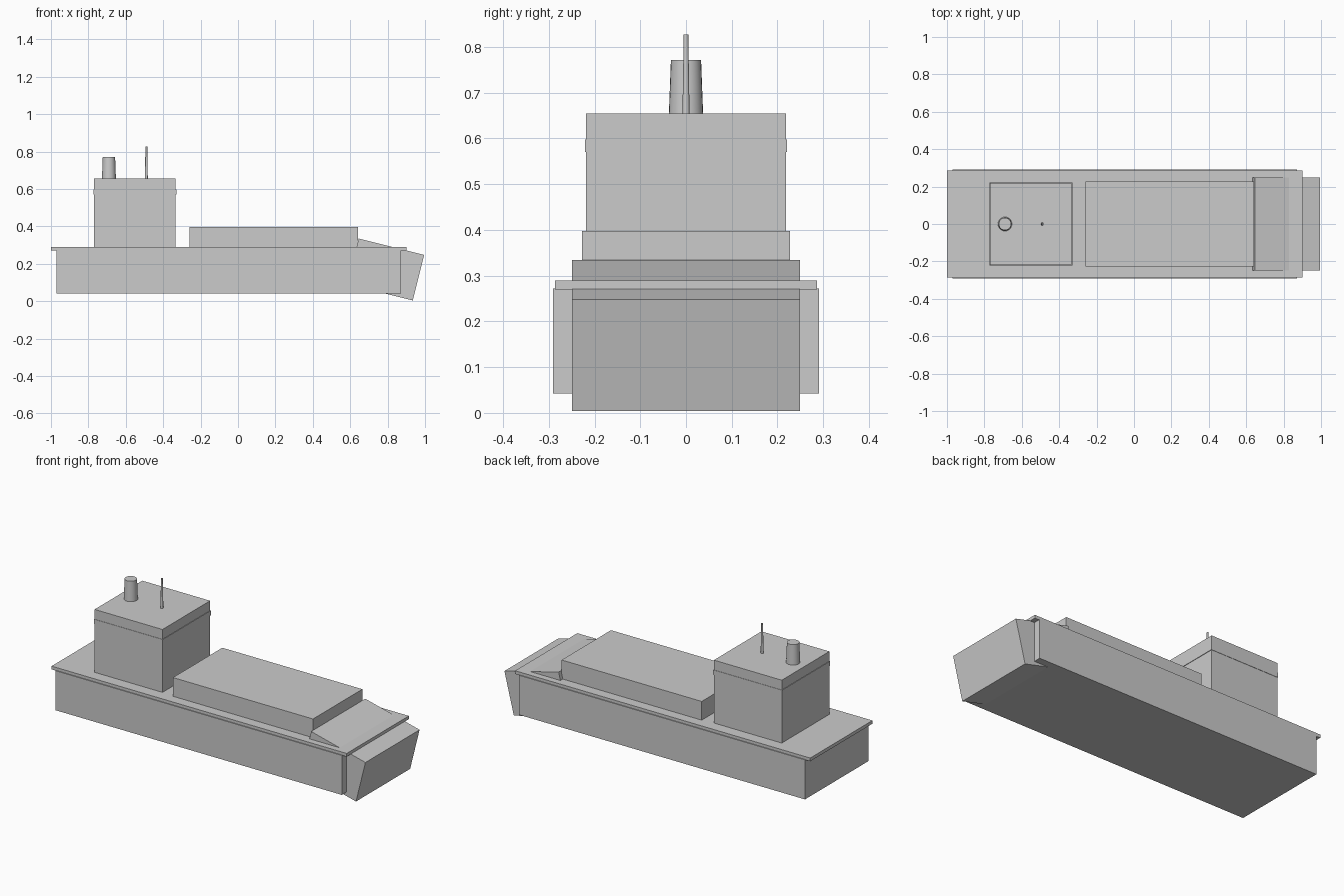
import bpy
import math

cube = bpy.data.objects.get("Cube")
if cube:
    bpy.data.objects.remove(cube, do_unlink=True)

# Single plain grey paint
grey = bpy.data.materials.new("grey paint")
grey.use_nodes = True
colour = (0.6, 0.6, 0.6, 1)
grey.diffuse_color = colour
grey.node_tree.nodes["Principled BSDF"].inputs["Base Color"].default_value = colour


def box(name, x, y, z, tilt=0):
    """Box from x range, half width y and z range, tilted about y."""
    centre = ((x[0] + x[1]) / 2, 0, (z[0] + z[1]) / 2)
    bpy.ops.mesh.primitive_cube_add(size=1, location=centre)
    ob = bpy.context.object
    ob.name = name
    ob.scale = (x[1] - x[0], 2 * y, z[1] - z[0])
    ob.rotation_euler.y = math.radians(tilt)
    ob.data.materials.append(grey)
    return ob


def pipe(name, x, r_low, r_top, z, sides):
    """Upright tapered cylinder on the centre line."""
    bpy.ops.mesh.primitive_cone_add(
        vertices=sides, radius1=r_low, radius2=r_top, depth=z[1] - z[0],
        location=(x, 0, (z[0] + z[1]) / 2))
    ob = bpy.context.object
    ob.name = name
    ob.data.materials.append(grey)
    bpy.ops.object.shade_smooth_by_angle(angle=math.radians(40))
    return ob


# Hull with overhanging deck and raked bow block
box("hull", (-0.97, 0.872), 0.291, (0.042, 0.272))
box("deck", (-1.0, 0.9), 0.286, (0.270, 0.289))
box("bow", (0.61, 0.97), 0.249, (0.044, 0.295), tilt=14)

# Cargo hold and bridge house
box("cargo_hold", (-0.26, 0.642), 0.227, (0.28, 0.398))
box("bridge_house", (-0.77, -0.333), 0.219, (0.28, 0.655))
box("window_band", (-0.773, -0.33), 0.221, (0.57, 0.598))

# Roof fittings
pipe("funnel", -0.69, 0.038, 0.033, (0.638, 0.772), 24)
pipe("mast", -0.49, 0.008, 0.005, (0.64, 0.827), 12)
